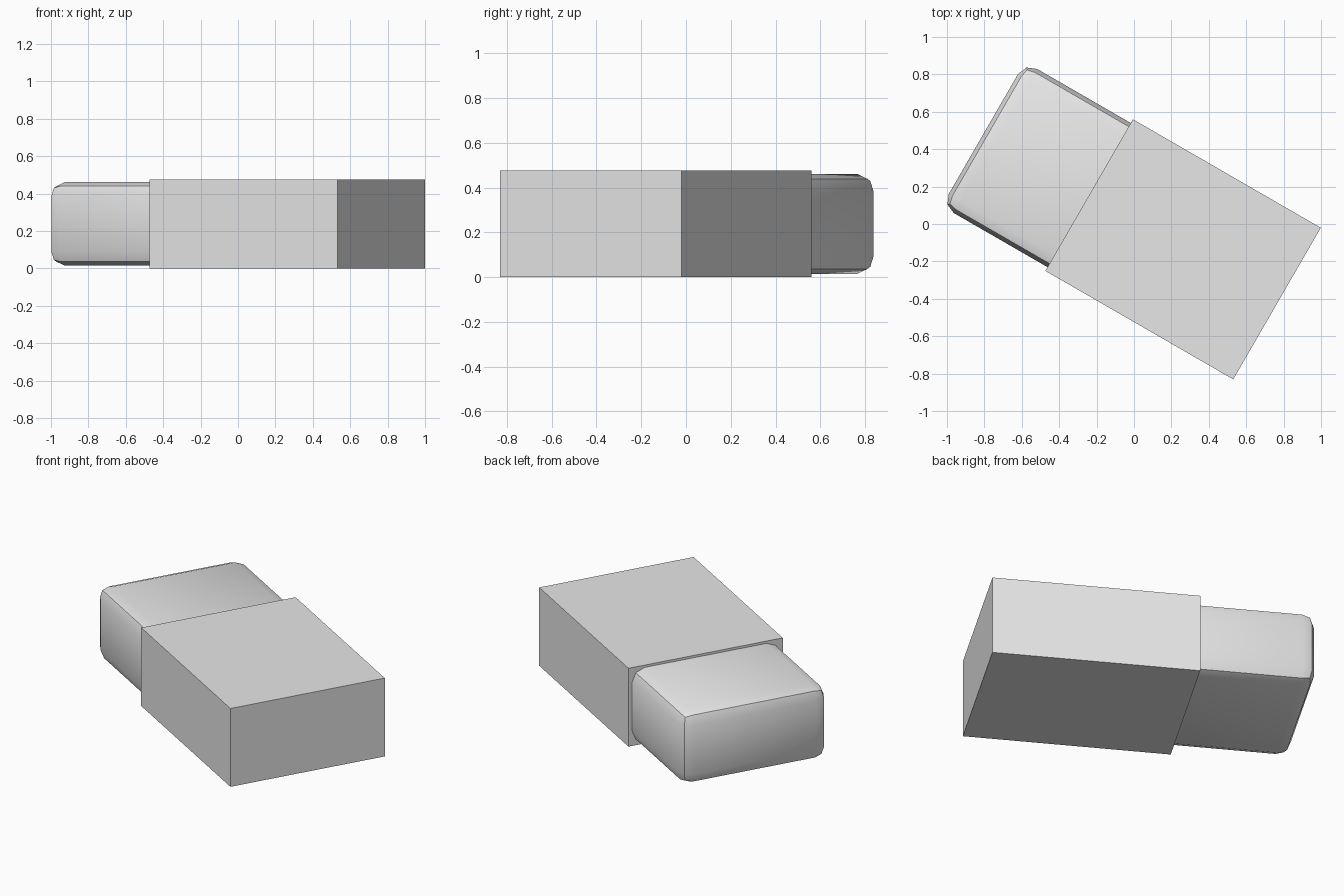
import bpy
import math
from mathutils import Matrix

cube = bpy.data.objects.get("Cube")
if cube:
    bpy.data.objects.remove(cube, do_unlink=True)

TURN = Matrix.Rotation(math.radians(-30), 4, "Z")

grey = bpy.data.materials.new("light grey")
grey.use_nodes = True
grey.diffuse_color = (0.8, 0.8, 0.8, 1)
grey.node_tree.nodes["Principled BSDF"].inputs["Base Color"].default_value = (0.8, 0.8, 0.8, 1)


def block(name, low, high):
    """Box between two corners, given in the turned frame of the eraser."""
    bpy.ops.mesh.primitive_cube_add(size=1)
    obj = bpy.context.object
    obj.name = name
    size = [b - a for a, b in zip(low, high)]
    middle = [(a + b) / 2 for a, b in zip(low, high)]
    obj.data.transform(Matrix.Translation(middle) @ Matrix.Diagonal((*size, 1)))
    obj.matrix_world = TURN
    obj.data.materials.append(grey)
    return obj


# Square-edged sleeve
block("sleeve", (-0.285, -0.454, 0), (0.875, 0.482, 0.475))

# Rubber block with rounded edges, poking out of the sleeve
rubber = block("rubber", (-0.938, -0.431, 0.014), (0.8, 0.459, 0.461))
bevel = rubber.modifiers.new("rounded edges", "BEVEL")
bevel.width = 0.075
bevel.segments = 2
bpy.ops.object.modifier_apply(modifier=bevel.name)
bpy.ops.object.shade_smooth_by_angle(angle=math.radians(30))
